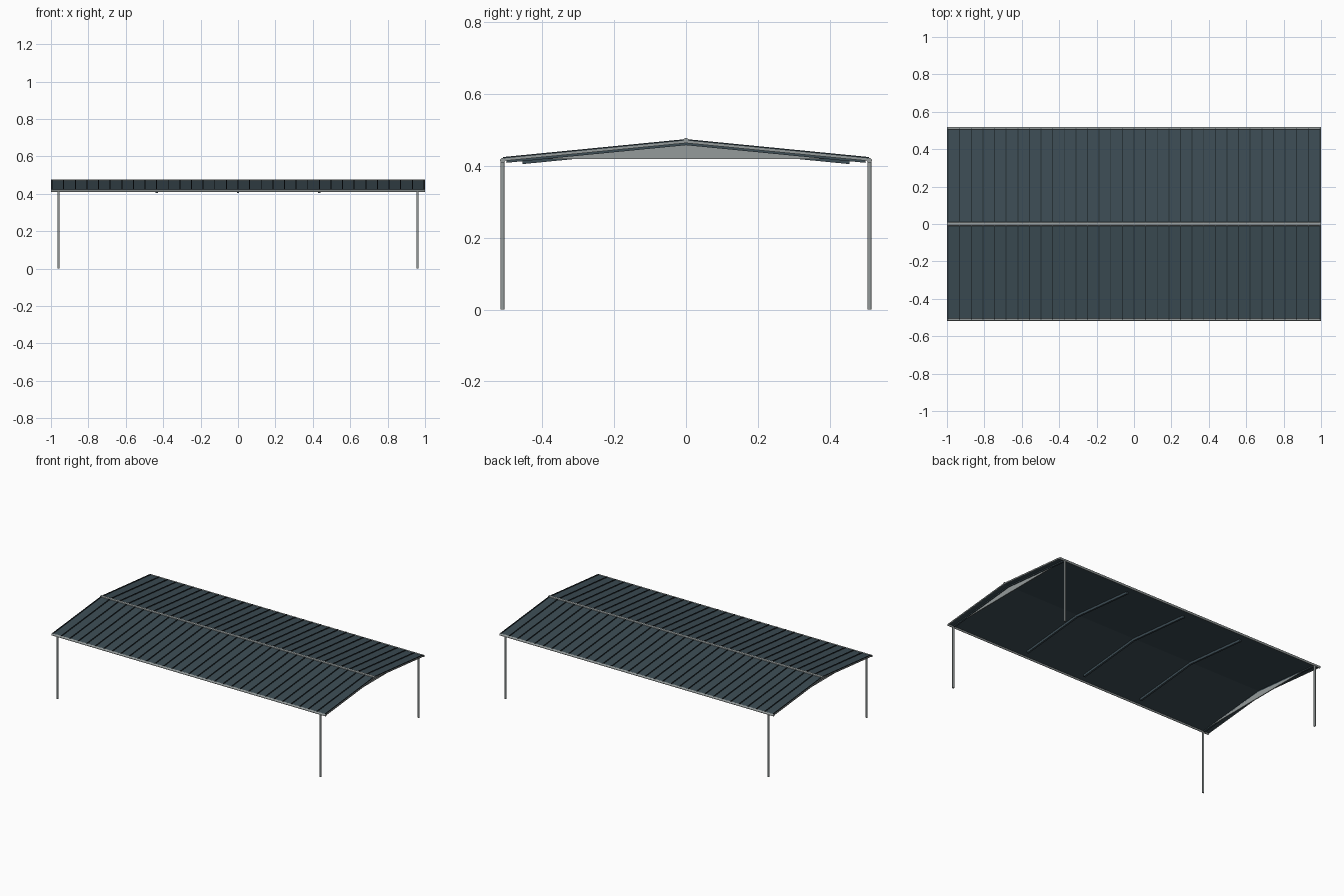
import bpy, math

if "Cube" in bpy.data.objects:
    bpy.data.objects.remove(bpy.data.objects["Cube"])

def mat(name, c):
    m = bpy.data.materials.new(name)
    m.diffuse_color = (*c, 1)
    m.use_nodes = True
    m.node_tree.nodes["Principled BSDF"].inputs["Base Color"].default_value = m.diffuse_color
    return m

SLATE = mat("slate_roof", (0.045, 0.072, 0.088))
DARK = mat("dark_seam", (0.018, 0.028, 0.034))
GREY = mat("light_grey_steel", (0.30, 0.33, 0.33))

RIDGE, EAVE, HALF = 0.470, 0.420, 0.51
SLOPE = (RIDGE - EAVE) / HALF

def roof_z(y, off=0.0):
    return RIDGE - SLOPE * abs(y) + off

def extrude_x(name, pts, x0, x1, m):
    """Solid made from a y-z outline pulled along x."""
    n = len(pts)
    verts = [(x, y, z) for x in (x0, x1) for y, z in pts]
    faces = [tuple(range(n))[::-1], tuple(range(n, 2 * n))]
    faces += [(i, (i + 1) % n, n + (i + 1) % n, n + i) for i in range(n)]
    me = bpy.data.meshes.new(name)
    me.from_pydata(verts, [], faces)
    me.materials.append(m)
    ob = bpy.data.objects.new(name, me)
    bpy.context.collection.objects.link(ob)
    return ob

def band(s, y0, y1, bottom, top):
    """Sloping strip outline on one side of the ridge."""
    p = [(s * y0, roof_z(y0, bottom)), (s * y1, roof_z(y1, bottom)),
         (s * y1, roof_z(y1, top)), (s * y0, roof_z(y0, top))]
    return p if s > 0 else p[::-1]

def disc(y, z, r, n=12):
    return [(y + r * math.cos(2 * math.pi * i / n), z + r * math.sin(2 * math.pi * i / n)) for i in range(n)]

for s, side in ((-1, "front"), (1, "back")):
    # roof sheet and its standing seams
    extrude_x(side + "_roof_sheet", band(s, 0, HALF, -0.005, 0), -0.997, 0.997, SLATE)
    for i in range(33):
        x = -0.994 + i * 1.988 / 32
        extrude_x(side + "_roof_seam", band(s, 0, HALF, -0.001, 0.005), x - 0.0025, x + 0.0025, DARK)
    # eave rail
    extrude_x(side + "_eave_rail", disc(s * 0.511, 0.4155, 0.007), -1, 1, GREY)
    for e in (-1, 1):
        # edge trim on the gable ends
        a, b = sorted((e * 0.996, e * 1.0))
        extrude_x(side + "_edge_trim", band(s, 0, HALF, -0.006, 0.001), a, b, GREY)
        # end rafter over the gable
        a, b = sorted((e * 0.955, e * 0.967))
        extrude_x(side + "_end_rafter", band(s, 0, 0.50, -0.012, -0.004), a, b, SLATE)
        # round corner post
        bpy.ops.mesh.primitive_cylinder_add(vertices=16, radius=0.006, depth=0.412,
                                            location=(e * 0.96, s * 0.511, 0.206))
        post = bpy.context.object
        post.name = side + "_post"
        post.data.materials.append(GREY)
        bpy.ops.object.shade_smooth_by_angle()
    # inner rafters
    for x in (-0.435, 0, 0.435):
        extrude_x(side + "_rafter", band(s, 0, 0.455, -0.020, -0.004), x - 0.006, x + 0.006, SLATE)

# gable panels
for e in (-1, 1):
    a, b = sorted((e * 0.955, e * 0.961))
    yb = (RIDGE - 0.006 - 0.42) / SLOPE
    extrude_x("gable_panel", [(-yb, 0.42), (yb, 0.42), (0, RIDGE - 0.006)], a, b, GREY)

# ridge cap
extrude_x("ridge_cap", [(-0.010, 0.471), (0.010, 0.471), (0.008, 0.475),
                        (0.003, 0.4775), (-0.003, 0.4775), (-0.008, 0.475)], -1, 1, GREY)
